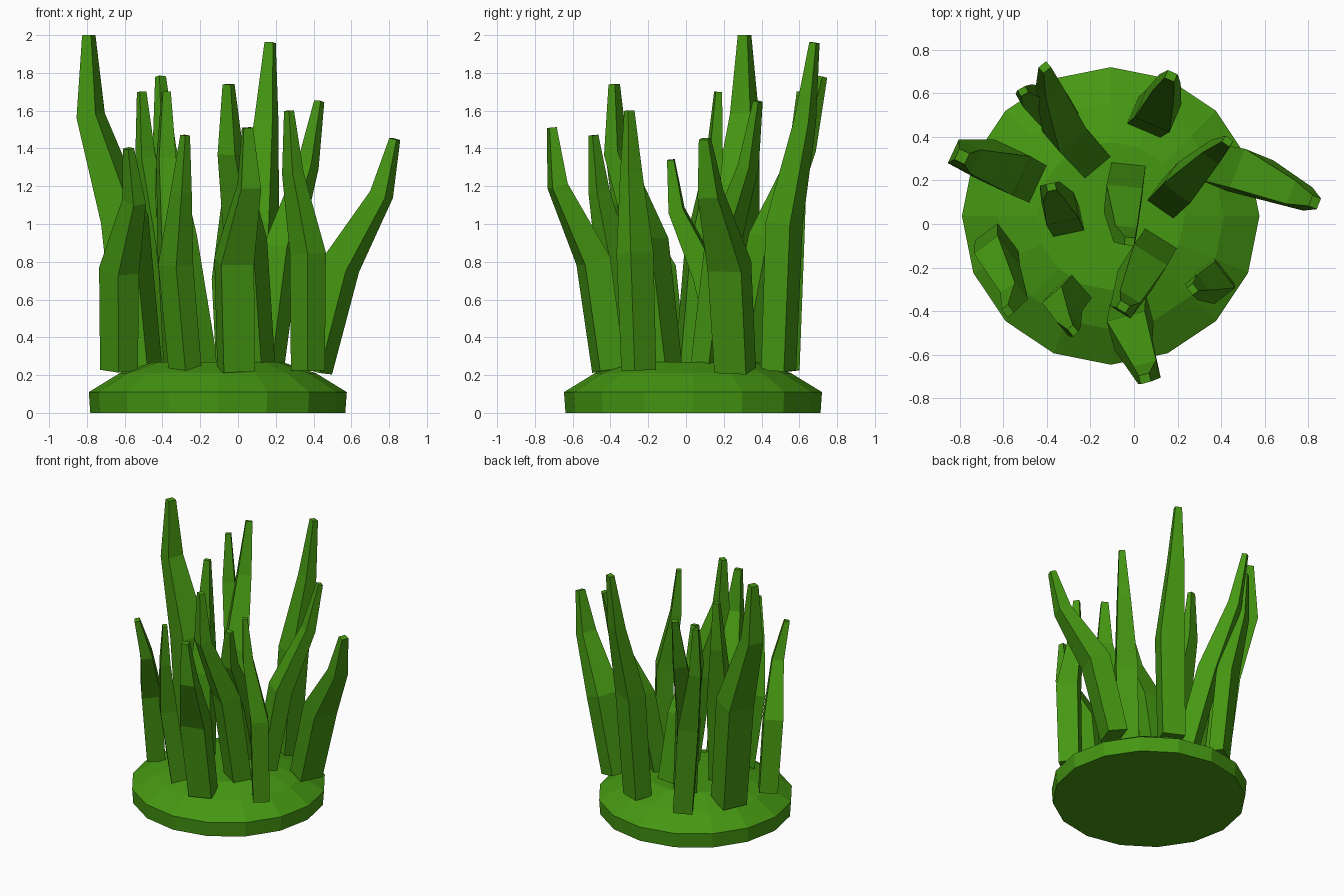
import bpy
import bmesh
from math import radians, cos, sin, tau
from mathutils import Matrix, Vector

cube = bpy.data.objects.get("Cube")
if cube:
    bpy.data.objects.remove(cube, do_unlink=True)

# Single leaf-green material
green = bpy.data.materials.new("grass green")
green.use_nodes = True
colour = (.06, .31, .006, 1)
green.diffuse_color = colour
shader = next(n for n in green.node_tree.nodes if n.type == 'BSDF_PRINCIPLED')
shader.inputs["Base Color"].default_value = colour
shader.inputs["Roughness"].default_value = .8


def loft(name, rings):
    """Skin a list of equal-sized vertex rings and cap both ends."""
    bm = bmesh.new()
    loops = [[bm.verts.new(p) for p in ring] for ring in rings]
    for low, high in zip(loops, loops[1:]):
        for i in range(len(low)):
            j = (i + 1) % len(low)
            bm.faces.new((low[i], low[j], high[j], high[i]))
    bm.faces.new(loops[0][::-1])
    bm.faces.new(loops[-1])
    bmesh.ops.recalc_face_normals(bm, faces=bm.faces)
    mesh = bpy.data.meshes.new(name)
    bm.to_mesh(mesh)
    bm.free()
    mesh.materials.append(green)
    obj = bpy.data.objects.new(name, mesh)
    bpy.context.collection.objects.link(obj)


# Widths and height fractions shared by every blade: root, knee, neck, tip
WIDTHS = (.17, .18, .108, .05)
HEIGHTS = (0, .45, .76, 1)
ROOT_Z = .225
CORNERS = ((1, 1), (-1, 1), (-1, -1), (1, -1))


def blade(name, height, size, yaw, *path, depth=.8):
    """Bent, tapering, four-sided blade through four plan positions."""
    points = [Vector((x, y, ROOT_Z + f * (height - ROOT_Z)))
              for (x, y), f in zip(path, HEIGHTS)]
    turn = Matrix.Rotation(radians(yaw), 3, 'Z')
    rings = []
    for i, centre in enumerate(points):
        before = points[max(i - 1, 0)]
        after = points[min(i + 1, len(points) - 1)]
        tilt = Vector((0, 0, 1)).rotation_difference(after - before)
        half = WIDTHS[i] * size / 2
        rings.append([centre + tilt @ (turn @ Vector((x * half, y * half * depth, 0)))
                      for x, y in CORNERS])
    loft(name, rings)


# Rounded earth mound
SIDES = 16
mound_rings = []
for radius, z in ((.675, 0), (.683, .11), (.52, .21), (.34, .27)):
    angles = [tau * i / SIDES for i in range(SIDES)]
    mound_rings.append([Vector((radius * cos(a) - .107, radius * sin(a) + .037, z))
                        for a in angles])
loft("mound", mound_rings)

# Blades around the back
blade("tall_blade", 2, 1.1, 65, (-.52, .22), (-.6, .26), (-.78, .31), (-.79, .31), depth=.95)
blade("back_right_blade", 1.7, .8, 30, (-.34, .52), (-.4, .54), (-.49, .59), (-.51, .61))
blade("back_curved_blade", 1.78, .9, 40, (-.2, .3), (-.32, .43), (-.39, .63), (-.41, .72))
blade("back_left_blade", 1.96, .97, -23, (.07, .49), (.11, .52), (.15, .63), (.17, .68))

# Blades in the middle
blade("inner_right_blade", 1.7, .85, 12, (-.31, .01), (-.34, .07), (-.38, .15), (-.38, .17))
blade("inner_blade", 1.34, .92, -6, (-.03, .22), (-.05, .11), (-.04, -.05), (-.02, -.08))
blade("inner_left_blade", 1.65, .85, -35, (.15, .11), (.23, .19), (.37, .33), (.43, .38))
blade("inner_front_blade", 1.74, 1, -32, (.09, -.12), (.04, -.2), (-.04, -.37), (-.05, -.38))

# Blades around the front and side
blade("side_right_blade", 1.4, .95, -53, (-.63, -.1), (-.63, -.16), (-.55, -.33), (-.58, -.4))
blade("front_right_blade", 1.47, .82, -50, (-.28, -.32), (-.33, -.38), (-.3, -.46), (-.28, -.49))
blade("front_blade", 1.51, 1, 15, (-.01, -.41), (-.02, -.49), (.06, -.68), (.05, -.71))
blade("front_left_blade", 1.6, .85, -52, (.37, -.25), (.37, -.27), (.29, -.29), (.27, -.3))
blade("side_left_blade", 1.45, 1.06, 68, (.4, .26), (.54, .23), (.76, .13), (.83, .1))
